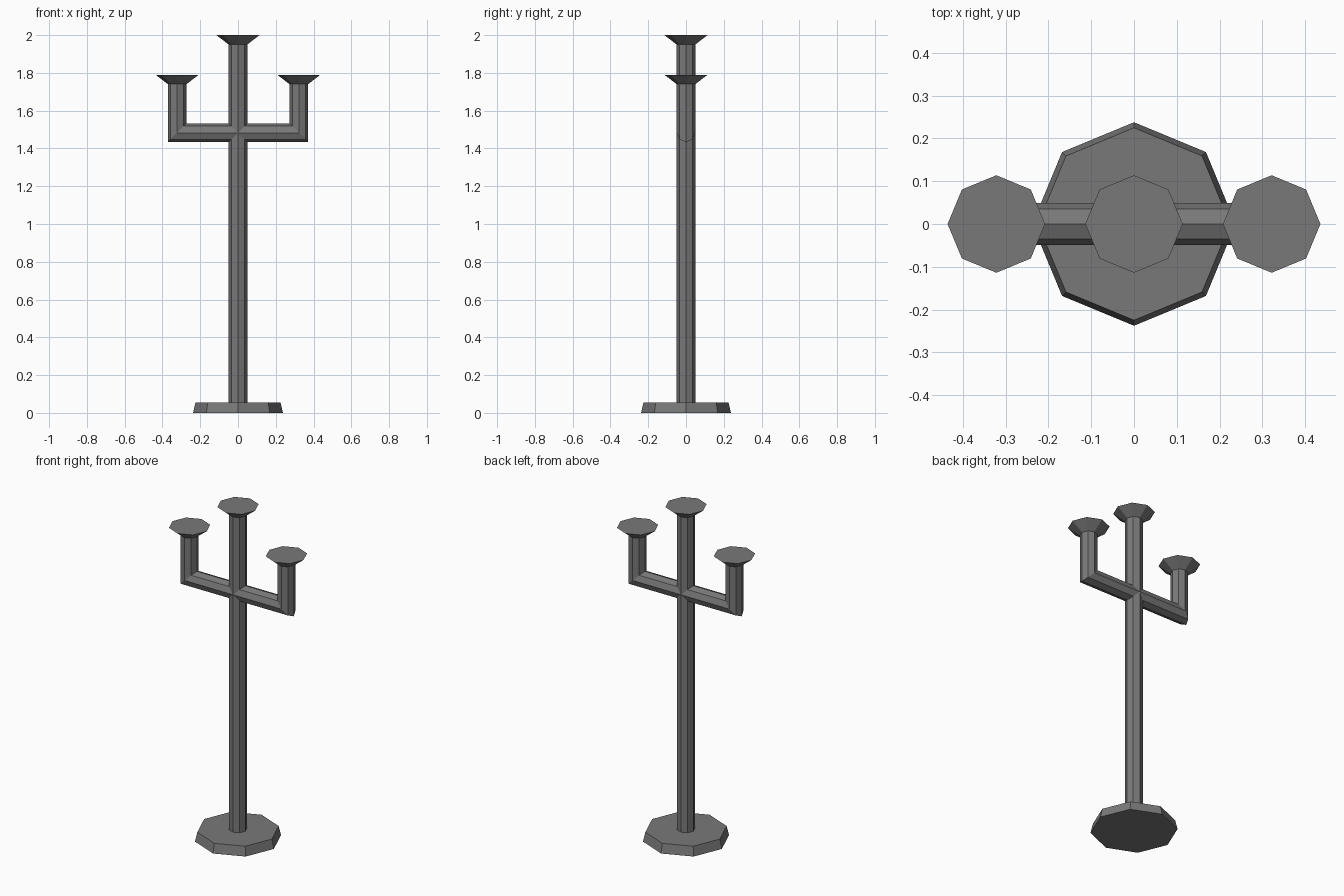
import bpy
import bmesh
from math import cos, sin, pi

cube = bpy.data.objects.get("Cube")
if cube:
    bpy.data.objects.remove(cube, do_unlink=True)

SIDES = 8
TUBE_R = 0.049
CUP_R = 0.114
CUP_H = 0.05
ARM_X = 0.322
ARM_Z = 1.483
ARM_TOP = 1.79
HEIGHT = 2.0
BASE_H = 0.056

iron = bpy.data.materials.new("dark_grey_iron")
iron.use_nodes = True
grey = (0.19, 0.19, 0.19, 1)
iron.diffuse_color = grey
iron.node_tree.nodes["Principled BSDF"].inputs["Base Color"].default_value = grey


def loft(name, rings, caps=True):
    """Join matching rings of points into a faceted solid."""
    bm = bmesh.new()
    loops = [[bm.verts.new(p) for p in ring] for ring in rings]
    for a, b in zip(loops, loops[1:]):
        for i in range(SIDES):
            j = (i + 1) % SIDES
            bm.faces.new((a[i], a[j], b[j], b[i]))
    if caps:
        bm.faces.new(loops[0])
        bm.faces.new(loops[-1])
    bmesh.ops.recalc_face_normals(bm, faces=bm.faces[:])
    mesh = bpy.data.meshes.new(name)
    bm.to_mesh(mesh)
    bm.free()
    mesh.materials.append(iron)
    obj = bpy.data.objects.new(name, mesh)
    bpy.context.collection.objects.link(obj)


def octagon(radius):
    return [(radius * cos(2 * pi * i / SIDES), radius * sin(2 * pi * i / SIDES))
            for i in range(SIDES)]


def flat_ring(x, z, radius):
    return [(x + u, v, z) for u, v in octagon(radius)]


def cup(name, x, top):
    loft(name, [flat_ring(x, top - CUP_H, TUBE_R), flat_ring(x, top, CUP_R)])


# Base, central pole and its cup
loft("base", [flat_ring(0, 0, 0.238), flat_ring(0, BASE_H, 0.225)])
loft("pole", [flat_ring(0, BASE_H, TUBE_R), flat_ring(0, HEIGHT - CUP_H, TUBE_R)])
cup("centre_cup", 0, HEIGHT)

# Mitred side arms, each carrying a cup
for side, s in (("left", 1), ("right", -1)):
    section = octagon(TUBE_R)
    inner = [(0, v, ARM_Z - u) for u, v in section]
    elbow = [(s * (ARM_X + u), v, ARM_Z - u) for u, v in section]
    upper = [(s * (ARM_X + u), v, ARM_TOP - CUP_H) for u, v in section]
    loft(side + "_arm", [inner, elbow, upper])
    cup(side + "_cup", s * ARM_X, ARM_TOP)
